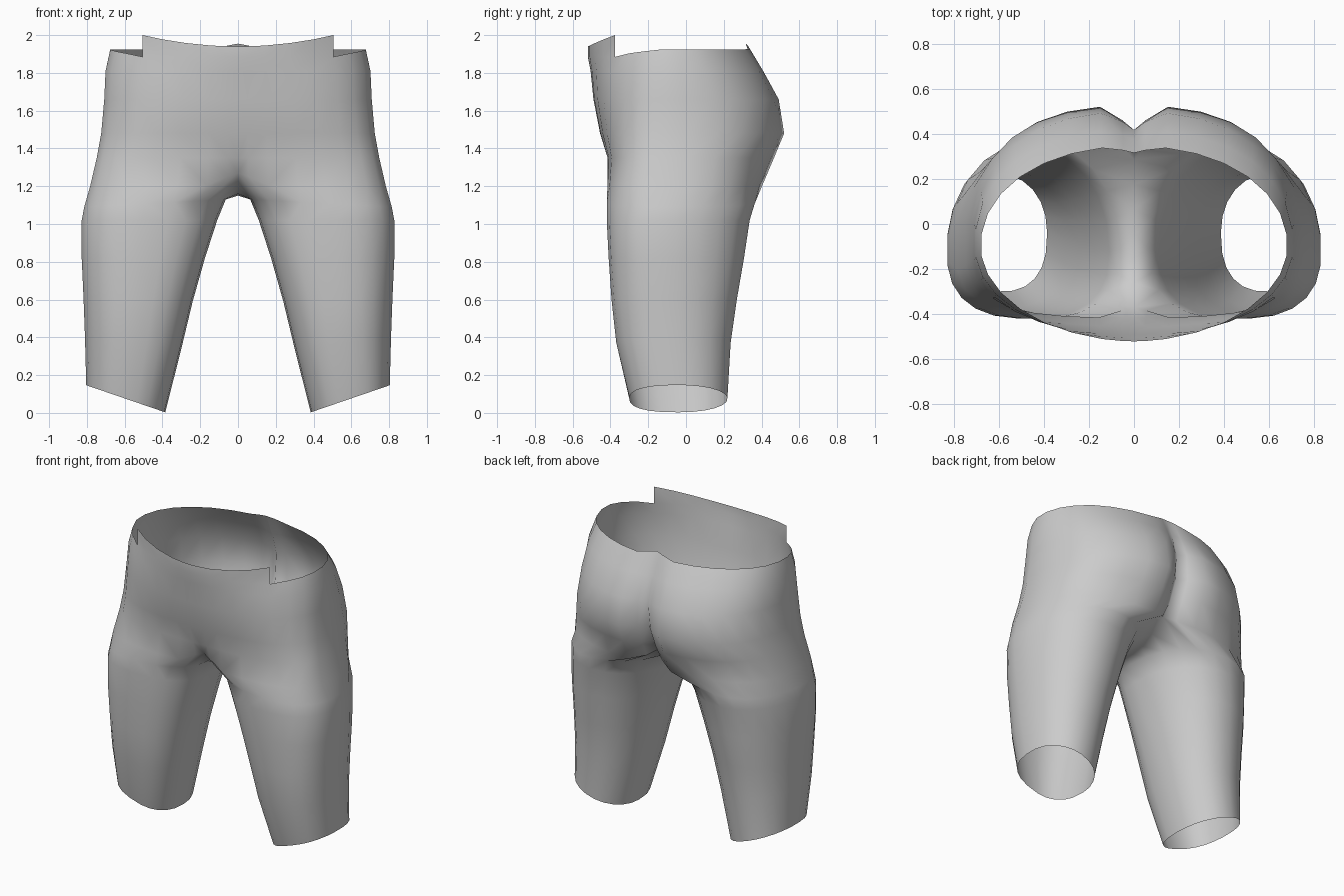
import bpy, bmesh
from math import sin, cos, pi, radians, exp

cube = bpy.data.objects.get("Cube")
if cube:
    bpy.data.objects.remove(cube)

grey = bpy.data.materials.new("soft grey")
grey.use_nodes = True
colour = (0.6, 0.6, 0.6, 1)
grey.diffuse_color = colour
grey.node_tree.nodes["Principled BSDF"].inputs["Base Color"].default_value = colour

# Column angles from front centre, round the outside, to back centre
ANGLES = [-90, -86] + list(range(-78, 79, 12)) + [86, 90]
OUTER = len(ANGLES)
INNER = 5
TOTAL = OUTER + INNER
PANEL = 5          # last column of the raised front panel


def power(v, e):
    return (1 if v >= 0 else -1) * abs(v) ** (2 / e)


def leg_ring(z, tilt, x_in, x_out, front, mid, back):
    """Closed, tilted ring round one leg, fuller at the front."""
    cx, rx = (x_in + x_out) / 2, (x_out - x_in) / 2
    step = 2 * pi / TOTAL
    ring = []
    for i in range(TOTAL):
        a = (i - (OUTER - 1) / 2) * step
        e, ry = (2.1, back - mid) if a > 0 and a < pi or a < -pi else (2.5, mid - front)
        c = power(cos(a), e)
        ring.append((cx + rx * c, mid + ry * power(sin(a), e), z + tilt * c))
    return ring


def hip_arc(z, rx, front, back, e_front, e_back, cleft, lift=0, dent=0):
    """Open arc round one half of the hips, with the centre pushed in."""
    cy = -0.1
    arc = []
    for deg in ANGLES:
        c = 0 if abs(deg) == 90 else cos(radians(deg))
        x = rx * c
        if deg > 0:
            near = exp(-(x / 0.065) ** 2)
            y = cy + (back - cy) * (1 - c ** e_back) ** (1 / e_back) - cleft * near
        else:
            near = exp(-(x / 0.1) ** 2)
            y = cy + (front - cy) * (1 - c ** e_front) ** (1 / e_front) + dent * near
        arc.append((x, y, z + lift * near))
    return arc


# Legs from hem to just below the crotch
legs = [
    leg_ring(0.075, 0.072, 0.385, 0.805, -0.30, -0.04, 0.22),
    leg_ring(0.37, 0.03, 0.30, 0.812, -0.37, -0.07, 0.237),
    leg_ring(0.60, 0.01, 0.24, 0.82, -0.395, -0.09, 0.27),
    leg_ring(0.82, 0, 0.175, 0.83, -0.41, -0.11, 0.308),
    leg_ring(1.02, 0, 0.11, 0.83, -0.42, -0.12, 0.338),
    leg_ring(1.11, -0.02, 0.065, 0.817, -0.42, -0.11, 0.365),
]

# Hips from crotch level to the waist
hips = [
    hip_arc(1.2, 0.787, -0.42, 0.405, 3.5, 2.7, 0.12, 0.07, 0.05),
    hip_arc(1.35, 0.752, -0.415, 0.47, 3.1, 2.6, 0.12),
    hip_arc(1.48, 0.728, -0.455, 0.525, 2.6, 2.5, 0.12),
    hip_arc(1.66, 0.712, -0.49, 0.497, 2.3, 2.4, 0.08),
    hip_arc(1.81, 0.705, -0.505, 0.415, 2.1, 2.3, 0.04),
    hip_arc(1.9, 0.68, -0.52, 0.345, 1.95, 2.1, 0.03),
]

# Waist rim: low beside the front panel, level at the back
rim = []
for i, (x, y, z) in enumerate(hips[-1]):
    z = 1.885 + 0.04 * min(1, max(0, (y + 0.37) / 0.25)) ** 0.6
    if i > OUTER / 2:
        z += 0.03 * exp(-(x / 0.08) ** 2)
    rim.append((x, y, z))
hips[-1] = rim

# Under-crotch line on the centre plane, back to front
y_back, y_front = hips[0][-1][1], hips[0][0][1]
under = []
for k in range(1, INNER + 1):
    t = k / (INNER + 1)
    under.append((0, y_back + (y_front - y_back) * t,
                  1.15 + 0.11 * abs(2 * t - 1) ** 2.2))

bm = bmesh.new()


def add(points):
    return [bm.verts.new(p) for p in points]


def bridge(low, high, count, closed=False):
    for i in range(count if closed else count - 1):
        j = (i + 1) % count
        bm.faces.new((low[i], low[j], high[j], high[i]))


rows = [add(r) for r in legs] + [add(hips[0] + under)]
for low, high in zip(rows, rows[1:]):
    bridge(low, high, TOTAL, True)
arcs = [rows[-1]] + [add(r) for r in hips[1:]]
for low, high in zip(arcs, arcs[1:]):
    bridge(low, high, OUTER)

# Raised front waist panel
top = add([(x, y, 1.94 + 0.06 * (x / 0.505) ** 2) for x, y, z in rim[:PANEL + 1]])
bridge(arcs[-1], top, PANEL + 1)

mesh = bpy.data.meshes.new("shorts")
bm.to_mesh(mesh)
bm.free()
mesh.materials.append(grey)
shorts = bpy.data.objects.new("shorts", mesh)
bpy.context.collection.objects.link(shorts)
for poly in mesh.polygons:
    poly.use_smooth = True

# Matching other half
mirror = shorts.modifiers.new("other_half", 'MIRROR')
mirror.use_axis[0] = True
mirror.use_clip = True
mirror.merge_threshold = 0.0005
